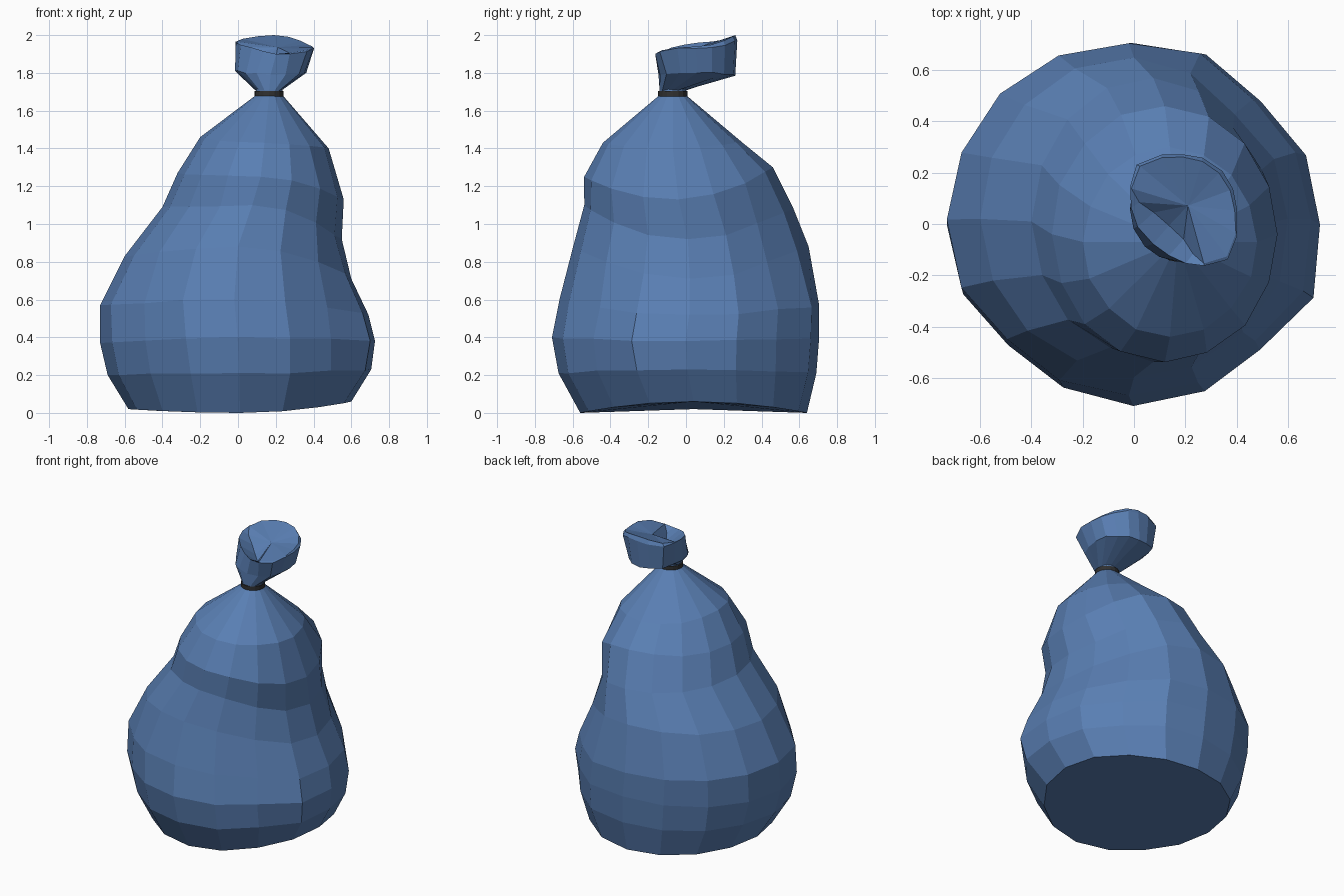
import bpy, bmesh, random
from math import sin, cos, pi, radians, exp

if "Cube" in bpy.data.objects:
    bpy.data.objects.remove(bpy.data.objects["Cube"])

random.seed(4)
SIDES = 16

# each ring: x-, x+, y-, y+ extents, then the heights at those four places
BODY = [
    (-.58, .60, -.56, .64, .02, .06, .00, .00),
    (-.69, .705, -.675, .69, .20, .23, .21, .21),
    (-.73, .725, -.71, .705, .37, .38, .40, .40),
    (-.73, .69, -.67, .705, .57, .52, .60, .57),
    (-.60, .60, -.61, .65, .83, .71, .88, .88),
    (-.40, .55, -.55, .57, 1.09, .92, 1.10, 1.08),
    (-.32, .56, -.54, .46, 1.27, 1.13, 1.25, 1.30),
    (-.20, .48, -.44, .30, 1.46, 1.40, 1.43, 1.43),
    (.092, .238, -.143, .003, 1.68, 1.68, 1.68, 1.68),
]
TUFT = [
    (.095, .235, -.14, .00, 1.68, 1.68, 1.68, 1.68),
    (.095, .235, -.14, .00, 1.71, 1.71, 1.71, 1.71),
    (-.015, .36, -.145, .26, 1.81, 1.80, 1.79, 1.785),
    (-.02, .40, -.165, .27, 1.96, 1.93, 1.90, 1.97),
    (-.01, .39, -.155, .26, 1.96, 1.94, 1.90, 2.0),
]
# dents (negative = bulge): angle, height, depth, angular spread, height spread
BODY_DENTS = [(45, .90, .05, 22, .2), (45, .45, .03, 15, .3),
              (-112, .98, .04, 25, .15), (-130, .40, .045, 18, .35),
              (-22, .45, -.035, 10, .3), (-42, .45, .025, 12, .3),
              (68, .45, -.015, 10, .3)]
TUFT_DENTS = [(135, 1.93, -.04, 25, .15), (-42, 1.93, -.045, 25, .15)]


def ring_point(ring, t, dents):
    x0, x1, y0, y1, zx0, zx1, zy0, zy1 = ring
    c, s = cos(t), sin(t)
    z = (zx1 if c > 0 else zx0) * c * c + (zy1 if s > 0 else zy0) * s * s
    k = 1.0
    for angle, height, depth, spread, tall in dents:
        d = (t - radians(angle) + pi) % (2 * pi) - pi
        k -= depth / (x1 - x0) * 2 * exp(-(d / radians(spread)) ** 2 - ((z - height) / tall) ** 2)
    return ((x0 + x1) / 2 + (x1 - x0) / 2 * c * k,
            (y0 + y1) / 2 + (y1 - y0) / 2 * s * k, z)


def make_object(name, bm, color):
    bmesh.ops.recalc_face_normals(bm, faces=bm.faces)
    mesh = bpy.data.meshes.new(name)
    bm.to_mesh(mesh)
    bm.free()
    mat = bpy.data.materials.new(name + "_colour")
    mat.diffuse_color = color
    mat.use_nodes = True
    mat.node_tree.nodes["Principled BSDF"].inputs["Base Color"].default_value = mat.diffuse_color
    mesh.materials.append(mat)
    obj = bpy.data.objects.new(name, mesh)
    bpy.context.collection.objects.link(obj)
    return obj


def loft(name, rings, color, dents=(), jitter=0.0, fold=None):
    bm = bmesh.new()
    rows = []
    last = len(rings) - 1
    for r, ring in enumerate(rings):
        row = []
        for i in range(SIDES):
            x, y, z = ring_point(ring, 2 * pi * i / SIDES, dents)
            # crumple only between the four extreme columns
            if jitter and i % 4 and 0 < r < last:
                x, y, z = (v + random.uniform(-jitter, jitter) for v in (x, y, z))
            # fold: squash the rim a little, tuck the lid edge in and down
            if fold and i in fold:
                amount = fold[i]
                if r == last:
                    x, y, z = x + .08 * amount, y + .08 * amount, z - .06 * amount
                elif r == last - 1:
                    x, y = x + .025 * amount, y + .025 * amount
            row.append(bm.verts.new((x, y, z)))
        rows.append(row)
    for a, b in zip(rows, rows[1:]):
        for i in range(SIDES):
            j = (i + 1) % SIDES
            bm.faces.new((a[i], a[j], b[j], b[i]))
    bm.faces.new(rows[0][::-1])
    # top lid as a fan
    n = len(rows[-1])
    mid = bm.verts.new([sum(v.co[k] for v in rows[-1]) / n for k in range(3)])
    for i in range(n):
        bm.faces.new((rows[-1][i], rows[-1][(i + 1) % n], mid))
    return make_object(name, bm, color)


BLUE = (.10, .21, .45, 1)

# sagging sack
loft("bag_body", BODY, BLUE, BODY_DENTS, .005)

# gathered tuft above the tie, with a fold at the front left
loft("bag_tuft", TUFT, BLUE, TUFT_DENTS, .006, {8: .4, 9: .9, 10: 1.1, 11: 1, 12: .5})

# tie around the neck
bm = bmesh.new()
bmesh.ops.create_cone(bm, cap_ends=True, segments=SIDES, radius1=.077, radius2=.077, depth=.036)
bmesh.ops.translate(bm, verts=bm.verts, vec=(.165, -.07, 1.686))
make_object("neck_tie", bm, (.03, .03, .03, 1))
